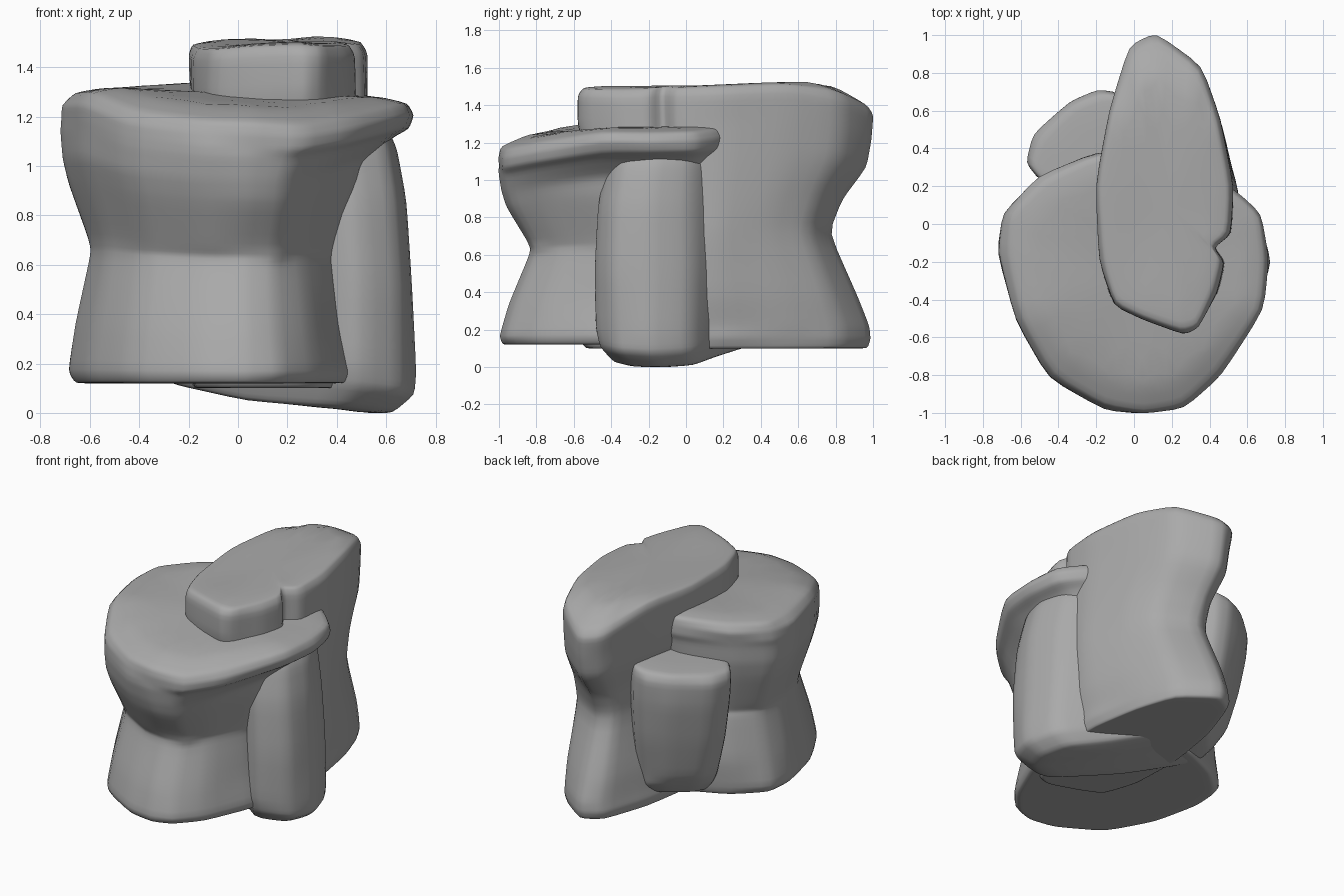
import bpy, bmesh, random

random.seed(4)
if "Cube" in bpy.data.objects:
    bpy.data.objects.remove(bpy.data.objects["Cube"])

stone = bpy.data.materials.new("grey stone")
stone.use_nodes = True
stone.diffuse_color = (0.4, 0.4, 0.4, 1)
stone.node_tree.nodes["Principled BSDF"].inputs["Base Color"].default_value = (0.4, 0.4, 0.4, 1)


def rock(name, outline, rings, bottom, top, pivot):
    """Loft an outline through rings of (height fraction, -x, +x, -y, +y scale)."""
    px, py = pivot
    bm = bmesh.new()
    loops = []
    for t, nx, sx, ny, sy in rings:
        loop = []
        for x, y in outline:
            dx, dy = x - px, y - py
            vx = px + dx * (sx if dx > 0 else nx)
            vy = py + dy * (sy if dy > 0 else ny)
            low, high = bottom(vx, vy), top(vx, vy)
            chip = random.uniform(-0.008, 0.008)
            loop.append(bm.verts.new((vx + chip, vy - chip, low + t * (high - low))))
        loops.append(loop)
    n = len(outline)
    for a, b in zip(loops, loops[1:]):
        for i in range(n):
            j = (i + 1) % n
            bm.faces.new((a[i], a[j], b[j], b[i]))
    bm.faces.new(loops[0][::-1])
    bm.faces.new(loops[-1])
    bmesh.ops.recalc_face_normals(bm, faces=bm.faces)
    # Partial creases keep the worn, slightly faceted look
    crease = bm.edges.layers.float.new("crease_edge")
    for edge in bm.edges:
        edge[crease] = 0.4
    mesh = bpy.data.meshes.new(name)
    bm.to_mesh(mesh)
    bm.free()
    mesh.materials.append(stone)
    obj = bpy.data.objects.new(name, mesh)
    bpy.context.collection.objects.link(obj)
    soft = obj.modifiers.new("soft_edges", "SUBSURF")
    soft.levels = soft.render_levels = 2
    bpy.ops.object.select_all(action="DESELECT")
    obj.select_set(True)
    bpy.context.view_layer.objects.active = obj
    bpy.ops.object.shade_smooth()


# Broad front rock with a pinched waist and a thin overhanging lip on its left
rock("front_rock",
     [(-.72, -.15), (-.7, .06), (-.51, .25), (-.2, .39), (.2, .36), (.55, .17),
      (.68, .05), (.715, -.18), (.69, -.45), (.46, -.8), (.26, -.97), (.05, -1.01),
      (-.16, -.98), (-.46, -.81), (-.63, -.51)],
     [(0, .8, .5, .85, .8), (0, .93, .63, .96, .9), (.04, .96, .66, .99, .92),
      (.2, .92, .61, .92, .92), (.42, .84, .56, .77, .88), (.455, .84, .57, .75, .87),
      (.5, .85, .59, .79, .87), (.68, .95, .69, .93, .93), (.77, .99, .74, .98, .95),
      (.86, 1, .87, 1, .98), (.9, 1, .97, 1, 1), (.95, .99, 1, 1, 1),
      (.99, .93, .97, .97, .98), (1, .75, .8, .75, .8)],
     lambda x, y: .12,
     lambda x, y: 1.355 - .36 * max(0, -.55 - y) - .13 * max(0, x) - .07 * max(0, -x),
     (0, -.3))

# Tall slab rising behind, pinched at mid height, chipped at the front left corner
rock("back_slab",
     [(.12, 1.01), (-.02, .94), (-.13, .6), (-.2, .2), (-.18, -.2), (-.11, -.43),
      (.05, -.51), (.26, -.58), (.34, -.55), (.44, -.36), (.48, -.2), (.42, -.12),
      (.51, -.05), (.53, .2), (.46, .56), (.36, .84)],
     [(0, .85, .83, .85, .85), (0, .96, .92, .95, .97), (.04, 1, .95, 1, .99),
      (.09, .98, .97, 1, .98), (.2, .92, 1.02, .95, .92), (.44, .7, 1.06, .85, .75),
      (.58, .75, 1.05, .85, .82), (.74, .93, 1.02, .95, .96), (.86, 1, 1, 1, .99),
      (.97, 1, .99, 1, 1), (1, .96, .93, .97, .97), (1, .75, .75, .75, .75)],
     lambda x, y: .1,
     lambda x, y: 1.545 - .05 * max(0, .3 - y) - .55 * max(0, y - .73) - .12 * abs(x - .2),
     (.16, .1))

# Slanting block wedged under the other two, showing at both ends
rock("wedged_block",
     [(.67, -.4), (.725, -.2), (.66, .03), (.4, .22), (.1, .5), (-.09, .7), (-.19, .71),
      (-.34, .65), (-.53, .47), (-.57, .32), (-.5, .23), (0, -.12), (.46, -.52)],
     [(0, .5, .7, .65, .62), (.01, .62, .86, .8, .75), (.08, .72, .99, .95, .82),
      (.16, .79, 1, 1, .86), (.45, .91, .99, 1, .95), (.75, .98, .94, .97, 1),
      (.93, 1, .89, .9, 1), (.99, .97, .85, .86, .97), (1, .75, .65, .65, .75)],
     lambda x, y: .05 - .1 * x + .2 * max(0, y) + .1 * max(0, -.3 - y),
     lambda x, y: 1.1 + .08 * x,
     (.05, .05))
